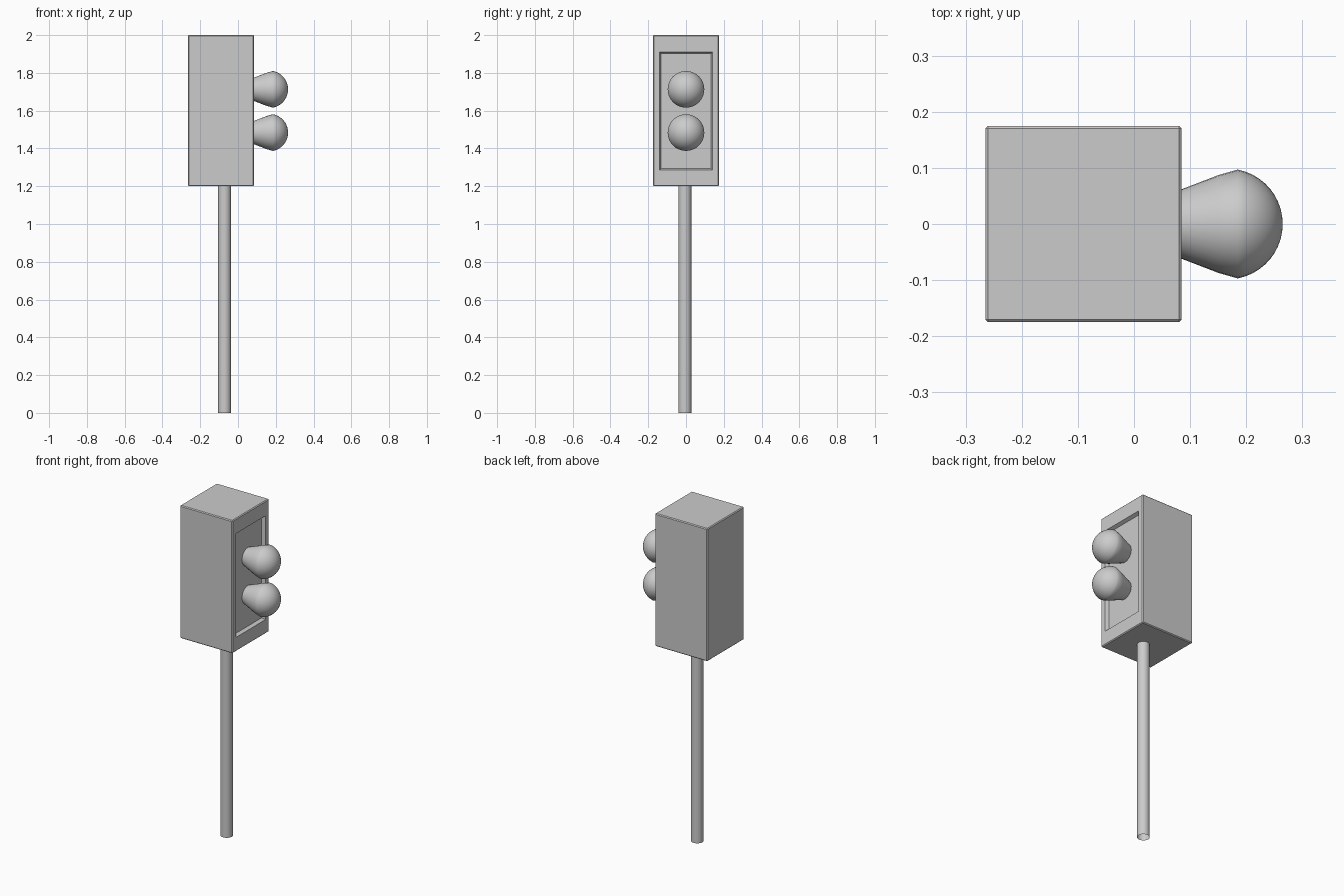
import bpy, bmesh, math

if "Cube" in bpy.data.objects:
    bpy.data.objects.remove(bpy.data.objects["Cube"])


def make_object(name, bm, smooth=True):
    bmesh.ops.recalc_face_normals(bm, faces=bm.faces)
    mesh = bpy.data.meshes.new(name)
    bm.to_mesh(mesh)
    bm.free()
    obj = bpy.data.objects.new(name, mesh)
    bpy.context.collection.objects.link(obj)
    if smooth:
        bpy.ops.object.select_all(action='DESELECT')
        obj.select_set(True)
        bpy.context.view_layer.objects.active = obj
        bpy.ops.object.shade_smooth_by_angle(angle=math.radians(35))
    return obj


def lathe_x(name, profile, z, segments=32):
    """Revolve (x, radius) points around a horizontal axis along x."""
    bm = bmesh.new()
    rings = []
    for x, r in profile:
        rings.append([bm.verts.new((x, r * math.cos(2 * math.pi * i / segments),
                                    z + r * math.sin(2 * math.pi * i / segments)))
                      for i in range(segments)])
    for a, b in zip(rings, rings[1:]):
        for i in range(segments):
            j = (i + 1) % segments
            bm.faces.new((a[i], a[j], b[j], b[i]))
    bmesh.ops.remove_doubles(bm, verts=bm.verts, dist=1e-5)
    return make_object(name, bm)


# Housing with chamfered edges and a recessed panel on the lamp side
bm = bmesh.new()
bmesh.ops.create_cube(bm, size=1)
for v in bm.verts:
    v.co = (-0.09 + v.co.x * 0.35, v.co.y * 0.35, 1.6 + v.co.z * 0.8)
bmesh.ops.bevel(bm, geom=bm.edges[:], offset=0.005, segments=1, affect='EDGES')
bm.normal_update()
face = max(bm.faces, key=lambda f: f.calc_center_median().x)
bmesh.ops.inset_region(bm, faces=[face], thickness=0.03)
for v in face.verts:  # rim of the recess
    v.co.y = math.copysign(0.14, v.co.y)
    v.co.z = 1.91 if v.co.z > 1.6 else 1.285
bmesh.ops.inset_region(bm, faces=[face], thickness=0.012, depth=-0.02)
make_object("housing", bm, smooth=False)

# Lamps: flared neck ending in a rounded dome
neck = [(0.06, 0.053), (0.085, 0.062), (0.15, 0.087), (0.185, 0.097)]
R, cx = 0.0988, 0.1662
start = math.acos((0.185 - cx) / R)
dome = [(cx + R * math.cos(start * (1 - k / 10)), R * math.sin(start * (1 - k / 10)))
        for k in range(1, 11)]
for name, z in (("upper_lamp", 1.713), ("lower_lamp", 1.484)):
    lathe_x(name, neck + dome, z)

# Pole: open tube under the housing
bm = bmesh.new()
bmesh.ops.create_cone(bm, cap_ends=False, segments=32, radius1=0.034, radius2=0.034, depth=1.205)
bmesh.ops.translate(bm, verts=bm.verts, vec=(-0.071, -0.006, 0.6025))
make_object("pole", bm)
